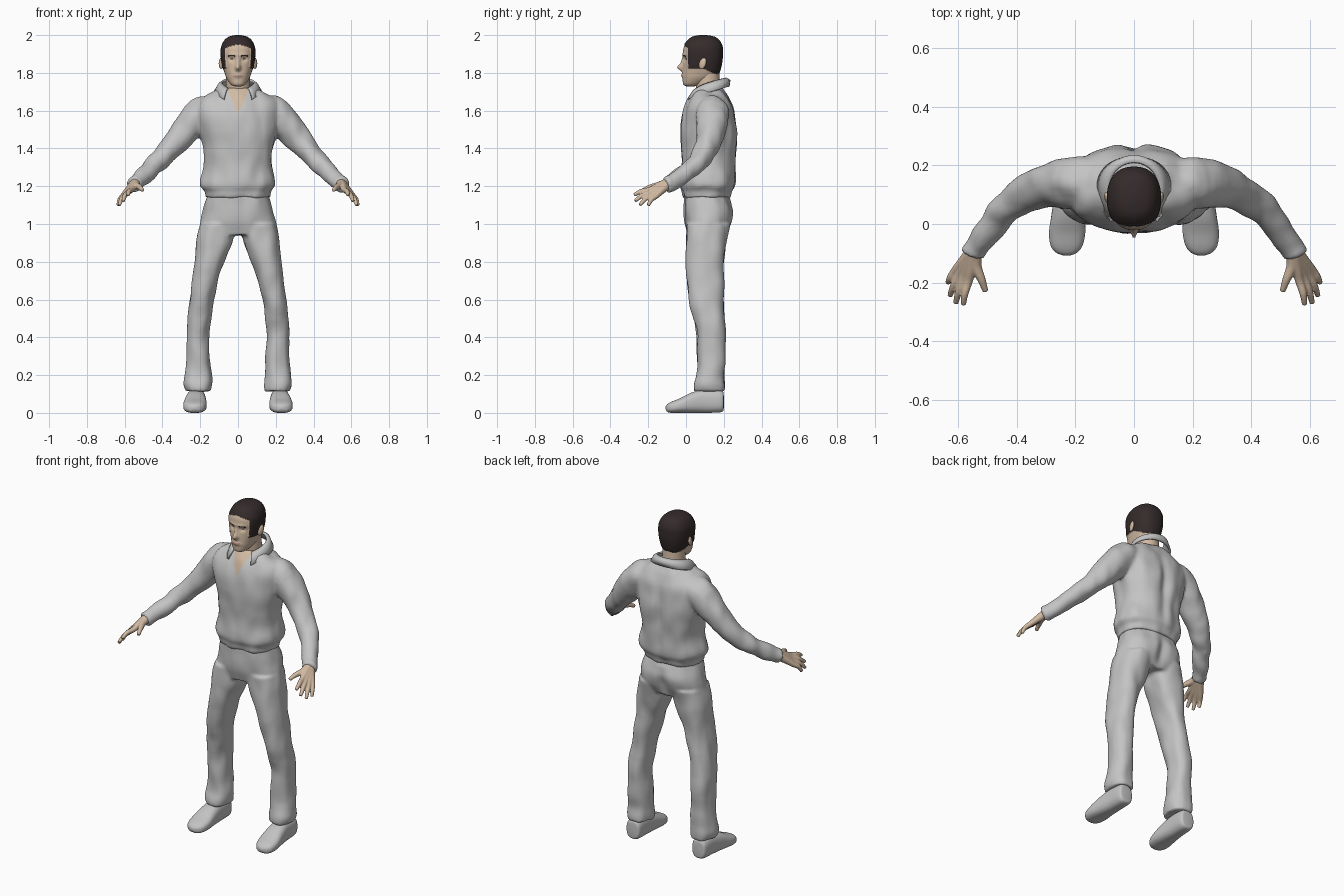
import bpy, bmesh, math
from mathutils import Vector, noise

cube = bpy.data.objects.get("Cube")
if cube:
    bpy.data.objects.remove(cube, do_unlink=True)


def material(name, r, g, b):
    m = bpy.data.materials.new(name)
    m.use_nodes = True
    m.diffuse_color = (r, g, b, 1)
    m.node_tree.nodes["Principled BSDF"].inputs["Base Color"].default_value = (r, g, b, 1)
    return m


CLOTH = material("grey cloth", .55, .55, .55)
SKIN = material("skin", .64, .49, .36)
HAIR = material("dark brown hair", .035, .024, .024)
LIPS = material("lips", .5, .32, .25)
EYES = material("eye white", .6, .56, .5)


def spline(rows, steps):
    """Catmull-Rom interpolation of equal-length tuples."""
    out = []
    for i in range(len(rows) - 1):
        a, b, c, d = (rows[max(0, min(len(rows) - 1, i + k))] for k in (-1, 0, 1, 2))
        for s in range(steps):
            t = s / steps
            out.append([q + t / 2 * (r - p + t * (2*p - 5*q + 4*r - w + t * (3*(q - r) + w - p)))
                        for p, q, r, w in zip(a, b, c, d)])
    return out + [list(rows[-1])]


def loft(bm, sections, power=2, n=32):
    """Skin superellipse sections, each a centre and two half-axes."""
    def bend(s):
        return math.copysign(abs(s) ** (2 / power), s)
    rings = []
    for c, u, v in sections:
        angles = [math.tau * (i + .5) / n for i in range(n)]
        rings.append([bm.verts.new(c + u * bend(math.cos(a)) + v * bend(math.sin(a))) for a in angles])
    for a, b in zip(rings, rings[1:]):
        for i in range(n):
            j = (i + 1) % n
            bm.faces.new((a[i], a[j], b[j], b[i]))
    bm.faces.new(rings[0])
    bm.faces.new(rings[-1])


def stack(bm, rows, side=1, power=2.3, steps=5, n=40):
    """Rows of height, centre x, half width, front y, back y."""
    loft(bm, [(Vector((side * x, (f + b) / 2, z)), Vector((w, 0, 0)), Vector((0, (b - f) / 2, 0)))
              for z, x, w, f, b in spline(rows, steps)], power, n)


def tube(bm, rows, side=1, steps=4, n=20):
    """Round tube through rows of x, y, z, radius."""
    pts = spline(rows, steps)
    pos = [Vector((side * p[0], p[1], p[2])) for p in pts]
    sections = []
    for i, p in enumerate(pos):
        d = pos[min(i + 1, len(pos) - 1)] - pos[max(i - 1, 0)]
        u = d.cross(Vector((0, 0, 1))).normalized()
        sections.append((p, u * pts[i][3], d.cross(u).normalized() * pts[i][3]))
    loft(bm, sections, 2, n)


def finish(name, bm, mats, voxel=0, smooth=4):
    """Turn a bmesh into an object, fusing overlapping volumes if asked."""
    bmesh.ops.recalc_face_normals(bm, faces=bm.faces)
    me = bpy.data.meshes.new(name)
    bm.to_mesh(me)
    bm.free()
    ob = bpy.data.objects.new(name, me)
    bpy.context.scene.collection.objects.link(ob)
    if voxel:
        fuse = ob.modifiers.new("fuse", "REMESH")
        fuse.mode = "VOXEL"
        fuse.voxel_size = voxel
        relax = ob.modifiers.new("relax", "SMOOTH")
        relax.iterations = smooth
        bpy.context.view_layer.update()
        fused = bpy.data.meshes.new_from_object(ob.evaluated_get(bpy.context.evaluated_depsgraph_get()))
        ob.modifiers.clear()
        ob.data = fused
    ob.data.materials.clear()
    for m in mats:
        ob.data.materials.append(m)
    for p in ob.data.polygons:
        p.use_smooth = True
    return ob


def folds(ob, amount, groove_low, groove_high):
    """Soft cloth folds and a groove down the middle of the back."""
    me = ob.data
    normals = [v.normal.copy() for v in me.vertices]
    for v, nrm in zip(me.vertices, normals):
        p = v.co
        d = amount * noise.noise(Vector((p.x * 15, p.y * 15, p.z * 8)))
        if nrm.y > .4 and groove_low < p.z < groove_high:
            fade = math.sin(math.pi * (p.z - groove_low) / (groove_high - groove_low))
            d -= .018 * fade * math.exp(-(p.x / .03) ** 2)
        v.co = p + nrm * d
    me.update()


# Shirt: torso and both sleeves fused
bm = bmesh.new()
stack(bm, [(1.14, 0, .172, -.015, .235), (1.175, 0, .177, -.02, .245), (1.21, 0, .2, -.03, .26),
           (1.3, 0, .18, -.025, .262), (1.4, 0, .185, -.03, .27), (1.5, 0, .212, -.03, .272),
           (1.6, 0, .228, -.015, .258), (1.66, 0, .2, .008, .23), (1.7, 0, .13, .035, .205),
           (1.72, 0, .08, .05, .19)])
for side in (1, -1):
    tube(bm, [(.13, .14, 1.6, .085), (.2, .14, 1.58, .088), (.275, .135, 1.5, .078), (.345, .115, 1.417, .065),
              (.435, .055, 1.32, .053), (.53, -.07, 1.225, .044), (.55, -.105, 1.208, .043)], side)
shirt = finish("shirt", bm, [CLOTH, SKIN], .009)
folds(shirt, .009, 1.2, 1.68)

# Open neckline cut into the shirt front
bm = bmesh.new()
bm.from_mesh(shirt.data)
SLOPE, VEE = .42, 1.58
for side in (1, -1):
    near = [f for f in bm.faces if f.calc_center_median().z > VEE - .02 and f.calc_center_median().y < .1]
    geom = set(near)
    for f in near:
        geom.update(f.edges, f.verts)
    bmesh.ops.bisect_plane(bm, geom=list(geom), plane_co=(0, 0, VEE), plane_no=(side, 0, -SLOPE))
for f in bm.faces:
    c = f.calc_center_median()
    f.material_index = int(c.y < .09 and abs(c.x) < (c.z - VEE) * SLOPE)
bm.to_mesh(shirt.data)
bm.free()

# Collar: a folded strip around the neck
bm = bmesh.new()
pairs = []
COUNT = 36
for i in range(COUNT + 1):
    a = math.radians(38 + (360 - 76) * i / COUNT)
    t = math.sqrt((1 - math.cos(a)) / 2)
    s, c = math.sin(a), math.cos(a)
    pairs.append([bm.verts.new((.084 * s, .125 - .085 * c, 1.69 + .08 * t)),
                  bm.verts.new((.1 * s, .125 - .105 * c, 1.68 + .08 * t)),
                  bm.verts.new((.122 * s, .125 - (.125 + .025 * c) * c, 1.628 + .1 * t))])
for a, b in zip(pairs, pairs[1:]):
    for k in (0, 1):
        bm.faces.new((a[k], a[k + 1], b[k + 1], b[k]))
collar = finish("collar", bm, [CLOTH])
thick = collar.modifiers.new("thickness", "SOLIDIFY")
thick.thickness = .012
thick.offset = 0

# Trousers: hips and both legs fused
bm = bmesh.new()
stack(bm, [(.94, 0, .2, .01, .21), (1, 0, .2, -.005, .238), (1.06, 0, .187, -.01, .252),
           (1.11, 0, .176, -.01, .24), (1.16, 0, .16, -.008, .22)])
for side in (1, -1):
    stack(bm, [(.115, .21, .066, .045, .205), (.15, .213, .074, .045, .205), (.2, .21, .07, .056, .2),
               (.27, .21, .064, .06, .207), (.4, .212, .058, .058, .212), (.5, .205, .062, .04, .206),
               (.6, .193, .064, .018, .2), (.76, .162, .075, .002, .198), (.9, .124, .097, 0, .214),
               (1, .105, .095, 0, .23)], side)
folds(finish("trousers", bm, [CLOTH], .009), .008, .92, 1.12)

# Shoes and hands, one per side
WRIST = Vector((.54, -.085, 1.222))
TIPS = [(.582, -.275, 1.153), (.608, -.27, 1.122), (.628, -.245, 1.1), (.635, -.2, 1.098)]
for side, label in ((1, "left"), (-1, "right")):
    bm = bmesh.new()
    rows = [(.2, .22, .025, .025, .09), (.187, .22, .045, .004, .12), (.1, .222, .05, 0, .126),
            (.03, .225, .057, 0, .108), (-.03, .228, .062, 0, .078), (-.075, .23, .054, 0, .06),
            (-.098, .23, .035, .005, .047), (-.108, .23, .01, .018, .034)]
    loft(bm, [(Vector((side * x, y, (lo + hi) / 2)), Vector((w, 0, 0)), Vector((0, 0, (hi - lo) / 2)))
              for y, x, w, lo, hi in spline(rows, 5)], 2.6)
    finish(label + "_shoe", bm, [CLOTH])

    bm = bmesh.new()
    for i, tip in enumerate(TIPS):
        tip = Vector(tip)
        knuckle = Vector((.565, -.195, 1.18)).lerp(Vector((.61, -.16, 1.147)), i / 3)
        bend = knuckle.lerp(tip, .5) + Vector((.004, -.004, .006))
        tube(bm, [(*WRIST, .028), (*WRIST.lerp(knuckle, .6), .02), (*knuckle, .015),
                  (*bend, .0125), (*tip, .009)], side)
    tube(bm, [(*WRIST, .025), (.54, -.14, 1.205, .02), (.52, -.19, 1.195, .014), (.506, -.23, 1.178, .01)], side)
    finish(label + "_hand", bm, [SKIN], .004, 2)

# Neck
bm = bmesh.new()
stack(bm, [(1.62, 0, .07, .06, .19), (1.7, 0, .066, .055, .185), (1.75, 0, .063, .05, .18),
           (1.82, 0, .062, .05, .175)], power=2)
finish("neck", bm, [SKIN])

# Head with sculpted face
bm = bmesh.new()
stack(bm, [(1.728, 0, .015, .005, .04), (1.738, 0, .038, -.014, .08), (1.77, 0, .06, -.018, .14),
           (1.8, 0, .071, -.018, .172), (1.83, 0, .079, -.016, .183), (1.87, 0, .086, -.014, .19),
           (1.91, 0, .089, -.016, .192), (1.94, 0, .085, -.01, .19), (1.97, 0, .07, .01, .175),
           (1.988, 0, .047, .035, .15), (1.996, 0, .015, .07, .11)], steps=8, n=112)


def bump(x, z, x0, z0, sx, sz):
    return math.exp(-((abs(x) - x0) / sx) ** 2 - ((z - z0) / sz) ** 2)


def is_hair(p):
    if p.y < .012:
        return p.z > 1.948 - 4 * p.x * p.x
    if p.y < .09:
        return p.z > 1.825
    return p.z > 1.825 - (p.y - .09) * .45


for v in bm.verts:
    p = v.co
    x, z = p.x, p.z
    if is_hair(p):
        out = Vector((x, p.y - .09, z - 1.87)).normalized()
        v.co = p + out * .004
    elif p.y < .05:
        p.y -= .03 * bump(x, z, 0, 1.828, .013, .017) + .013 * bump(x, z, 0, 1.858, .01, .025)
        p.y -= .007 * bump(x, z, 0, 1.785, .025, .011) + .005 * bump(x, z, .025, 1.895, .03, .009)
        p.y += .01 * bump(x, z, .033, 1.872, .016, .012)
head = finish("head", bm, [SKIN, HAIR, LIPS, EYES])
for f in head.data.polygons:
    c = f.center
    x = abs(c.x)
    if is_hair(c):
        f.material_index = 1
    elif c.y < .03:
        if .014 < x < .054 and abs(c.z - 1.893 + 6 * (x - .034) ** 2) < .004:
            f.material_index = 1
        elif abs(x - .033) < .014 and abs(c.z - 1.872) < .004:
            f.material_index = 1 if abs(x - .033) < .006 else 3
        elif x < .024 and abs(c.z - 1.785) < .006:
            f.material_index = 2

# Ears
for side, label in ((1, "left"), (-1, "right")):
    bm = bmesh.new()
    bmesh.ops.create_uvsphere(bm, u_segments=20, v_segments=12, radius=1)
    for v in bm.verts:
        x, y, z = v.co
        v.co = (side * (.09 + .011 * x + .005 * y), .088 + .019 * y + .006 * z, 1.85 + .03 * z)
    finish(label + "_ear", bm, [SKIN])
